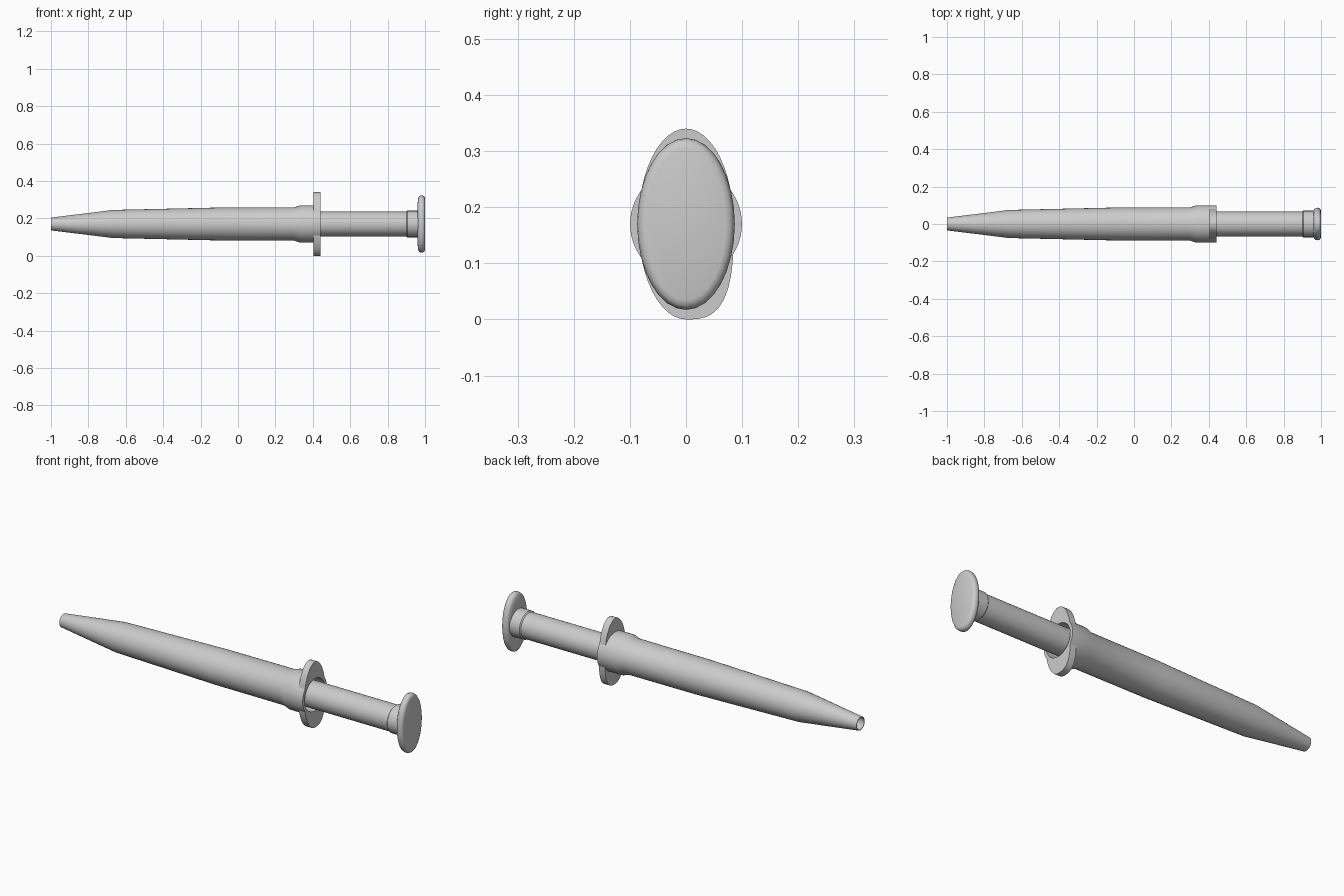
import bpy, bmesh, math

if "Cube" in bpy.data.objects:
    bpy.data.objects.remove(bpy.data.objects["Cube"])

AXIS_Z = 0.17


def finish(name, bm, angle=35):
    bmesh.ops.recalc_face_normals(bm, faces=bm.faces)
    me = bpy.data.meshes.new(name)
    bm.to_mesh(me)
    bm.free()
    ob = bpy.data.objects.new(name, me)
    bpy.context.collection.objects.link(ob)
    ob.location.z = AXIS_Z
    bpy.ops.object.select_all(action='DESELECT')
    ob.select_set(True)
    bpy.context.view_layer.objects.active = ob
    bpy.ops.object.shade_smooth_by_angle(angle=math.radians(angle))
    return ob


def loft(name, rings, closed=False, caps=False, angle=35):
    """Skin a list of rings of (x, y, z) points."""
    bm = bmesh.new()
    loops = [[bm.verts.new(p) for p in ring] for ring in rings]
    pairs = list(zip(loops, loops[1:]))
    if closed:
        pairs.append((loops[-1], loops[0]))
    for a, b in pairs:
        for i in range(len(a)):
            j = (i + 1) % len(a)
            bm.faces.new((a[i], a[j], b[j], b[i]))
    if caps:
        bm.faces.new(loops[0])
        bm.faces.new(loops[-1])
    return finish(name, bm, angle)


def ring(x, ry, rz, n=32):
    return [(x, ry * math.cos(2 * math.pi * i / n), rz * math.sin(2 * math.pi * i / n))
            for i in range(n)]


# Hollow barrel with tapered tip and collar: outside, then back along the inside
barrel = [(-1, .034), (-.67, .075), (-.1, .088), (.30, .089), (.335, .1), (.44, .1),
          (.44, .084), (.30, .08), (-.1, .08), (-.67, .068), (-1, .030)]
loft("barrel", [ring(x, r, r) for x, r in barrel], closed=True)


# Finger flange: oval plate, squarer in one lower quadrant
def flange_ring(x, n=48):
    pts = []
    for i in range(n):
        t = 2 * math.pi * i / n
        c, s = math.cos(t), math.sin(t)
        e = 3 if c > 0 and s < 0 else 2
        k = (abs(c) ** e + abs(s) ** e) ** (-1 / e)
        pts.append((x, .085 * k * c, .17 * k * s))
    return pts


loft("finger_flange", [flange_ring(.405), flange_ring(.44),
                       ring(.44, .083, .083, 48), ring(.405, .083, .083, 48)], closed=True)

# Plunger rod with a slightly flared neck
rod = [(.0, .066), (.90, .066), (.905, .071), (.965, .071)]
loft("plunger_rod", [ring(x, r, r) for x, r in rod], caps=True)

# Oval thumb pad with rounded rim
pad = [(.960, .060, .110), (.964, .078, .140), (.970, .085, .150), (.980, .087, .153),
       (.990, .085, .151), (.997, .080, .146), (1.0, .071, .136)]
loft("thumb_pad", [ring(*p) for p in pad], caps=True, angle=50)
